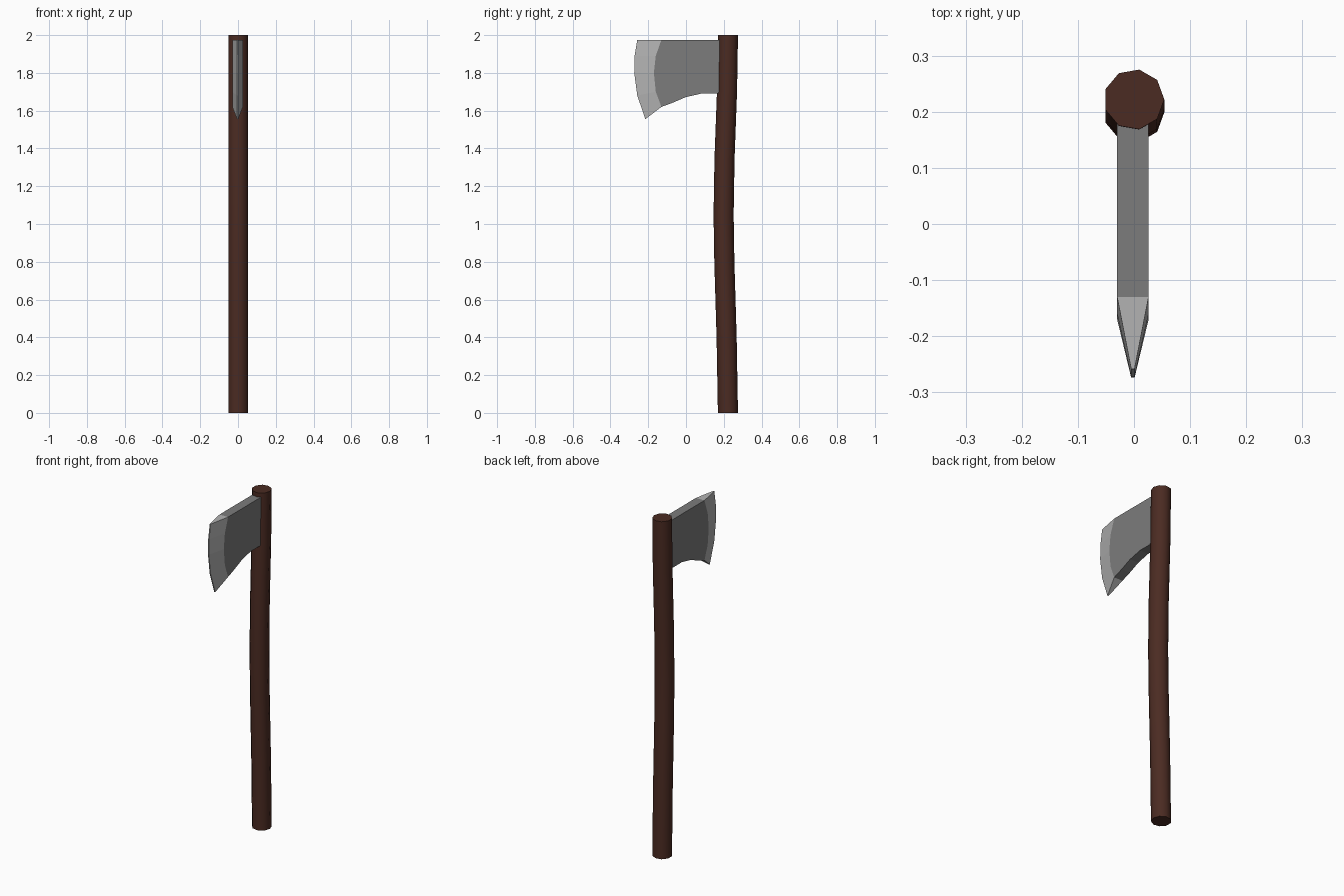
import bpy, bmesh, math

cube = bpy.data.objects.get("Cube")
if cube:
    bpy.data.objects.remove(cube, do_unlink=True)


def material(name, r, g, b):
    m = bpy.data.materials.new(name)
    m.use_nodes = True
    m.diffuse_color = (r, g, b, 1)
    bsdf = m.node_tree.nodes["Principled BSDF"]
    bsdf.inputs["Base Color"].default_value = (r, g, b, 1)
    bsdf.inputs["Roughness"].default_value = 0.7
    return m


def finish(bm, name, mats):
    bmesh.ops.recalc_face_normals(bm, faces=bm.faces)
    mesh = bpy.data.meshes.new(name)
    bm.to_mesh(mesh)
    bm.free()
    for m in mats:
        mesh.materials.append(m)
    ob = bpy.data.objects.new(name, mesh)
    bpy.context.collection.objects.link(ob)
    return ob


wood = material("dark brown wood", 0.07, 0.024, 0.016)
steel = material("grey steel", 0.2, 0.2, 0.2)
bright = material("bright ground steel", 0.45, 0.45, 0.45)

# Handle: nine-sided shaft, bowed gently forward in the middle
SIDES, RADIUS = 9, 0.054
path = [(0.222, 0), (0.215, 0.4), (0.203, 0.8), (0.199, 1.05),
        (0.204, 1.35), (0.217, 1.7), (0.222, 2)]
bm = bmesh.new()
rings = []
for y, z in path:
    angles = [math.tau * i / SIDES for i in range(SIDES)]
    rings.append([bm.verts.new((RADIUS * math.cos(a), y + RADIUS * math.sin(a), z))
                  for a in angles])
for low, high in zip(rings, rings[1:]):
    for i in range(SIDES):
        j = (i + 1) % SIDES
        bm.faces.new((low[i], low[j], high[j], high[i]))
bm.faces.new(rings[0])
bm.faces.new(rings[-1])
handle = finish(bm, "handle", [wood])
bpy.context.view_layer.objects.active = handle
handle.select_set(True)
bpy.ops.object.shade_smooth_by_angle(angle=math.radians(50))
handle.select_set(False)

# Axe head: flat cheeks between the top and the curved beard, then a ground bevel
CENTRE, HALF, THIN = -0.002, 0.028, 0.003
shoulder = [(-0.13, 1.975), (-0.16, 1.89), (-0.17, 1.8), (-0.16, 1.7), (-0.13, 1.62)]
beard = [(-0.07, 1.642), (0, 1.672), (0.08, 1.69), (0.19, 1.69), (0.19, 1.975)]
edge = [(-0.258, 1.975), (-0.272, 1.89), (-0.274, 1.8), (-0.258, 1.68), (-0.215, 1.555)]
bm = bmesh.new()


def row(points, x):
    return [bm.verts.new((CENTRE + x, y, z)) for y, z in points]


outline = shoulder + beard
left, right = row(outline, HALF), row(outline, -HALF)
edge_left, edge_right = row(edge, THIN), row(edge, -THIN)
n, count = len(shoulder), len(outline)

# Cheeks and the rim around them
bm.faces.new(left)
bm.faces.new(right)
for i in range(n - 1, count):
    j = (i + 1) % count
    bm.faces.new((left[i], left[j], right[j], right[i]))

# Ground bevel and cutting edge
ground = []
for i in range(n - 1):
    for a, b in ((left, edge_left), (right, edge_right), (edge_left, edge_right)):
        ground.append(bm.faces.new((a[i], a[i + 1], b[i + 1], b[i])))
for i in (0, n - 1):
    ground.append(bm.faces.new((left[i], edge_left[i], edge_right[i], right[i])))
for f in ground:
    f.material_index = 1
finish(bm, "axe_head", [steel, bright])
